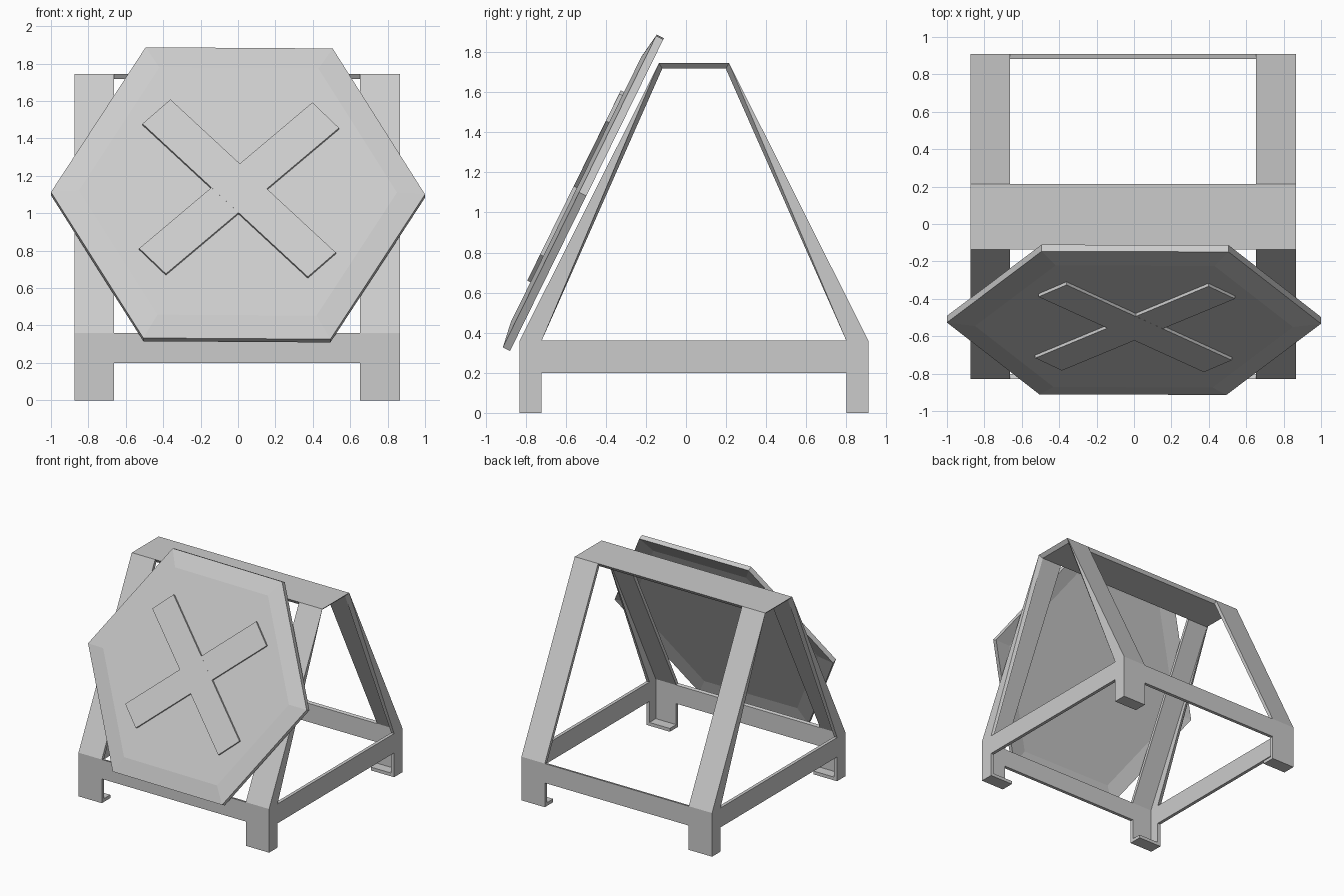
import bpy, bmesh
from math import radians, cos, sin
from mathutils import Matrix, Vector

if "Cube" in bpy.data.objects:
    bpy.data.objects.remove(bpy.data.objects["Cube"])


def add_object(name, bm, matrix=Matrix()):
    mesh = bpy.data.meshes.new(name)
    bm.to_mesh(mesh)
    bm.free()
    obj = bpy.data.objects.new(name, mesh)
    bpy.context.collection.objects.link(obj)
    obj.matrix_world = matrix
    return obj


def thicken(obj, t):
    mod = obj.modifiers.new("thickness", 'SOLIDIFY')
    mod.thickness = t
    mod.offset = -1
    mod.solidify_mode = 'NON_MANIFOLD'
    mod.nonmanifold_thickness_mode = 'CONSTRAINTS'


# Stand: thin folded sheet, drawn as outer faces around its own centre
XO, XI = 0.87, 0.657      # outer / inner edge of the legs in x
YO, YI, YT = 0.87, 0.76, 0.175   # outer, inner, and top edge in y
Z1, Z2, Z3 = 0.20, 0.36, 1.745   # rail bottom, rail top, stand top
bm = bmesh.new()
mid = Vector((0, 0, 0.7))


def face(*pts):
    f = bm.faces.new([bm.verts.new(p) for p in pts])
    f.normal_update()
    if f.normal.dot(f.calc_center_median() - mid) < 0:
        f.normal_flip()


for sx in (-1, 1):
    for sy in (-1, 1):
        xo, xi, yo, yi, yt = sx * XO, sx * XI, sy * YO, sy * YI, sy * YT
        # foot plate
        face((xo, yo, 0), (xi, yo, 0), (xi, yi, 0), (xo, yi, 0))
        # leg and rail corner
        for a, b in ((0, Z1), (Z1, Z2)):
            face((xo, yo, a), (xi, yo, a), (xi, yo, b), (xo, yo, b))
            face((xo, yo, a), (xo, yi, a), (xo, yi, b), (xo, yo, b))
        # sloping upright and its tapered side
        face((xo, yo, Z2), (xi, yo, Z2), (xi, yt, Z3), (xo, yt, Z3))
        face((xo, yo, Z2), (xo, yi, Z2), (xo, yt, Z3))
for s in (-1, 1):
    # rails
    face((-XI, s * YO, Z1), (XI, s * YO, Z1), (XI, s * YO, Z2), (-XI, s * YO, Z2))
    face((s * XO, -YI, Z1), (s * XO, YI, Z1), (s * XO, YI, Z2), (s * XO, -YI, Z2))
# top plate
for a, b in ((-XO, -XI), (-XI, XI), (XI, XO)):
    face((a, -YT, Z3), (b, -YT, Z3), (b, YT, Z3), (a, YT, Z3))
bmesh.ops.remove_doubles(bm, verts=bm.verts, dist=1e-4)
stand = add_object("stand", bm, Matrix.Translation((-0.005, 0.04, 0)))
thicken(stand, 0.027)

# Board: tilted hexagon with a shallow raised centre
tilt = (Matrix.Translation((0, -0.53, 1.107)) @ Matrix.Rotation(radians(63.8), 4, 'X')
        @ Matrix.Rotation(radians(-0.4), 4, 'Z'))
bm = bmesh.new()
rings = []
for r, z, back in ((1, -0.04, 1), (1, 0, 0), (0.85, 0.02, 0), (0.85, -0.02, 1)):
    rings.append([bm.verts.new((r * cos(radians(60 * i)), r * sin(radians(60 * i)), z))
                  for i in range(6)])
for a in range(4):
    if a == 2:
        continue
    lo, hi = rings[a], rings[(a + 1) % 4]
    for i in range(6):
        j = (i + 1) % 6
        bm.faces.new((lo[i], lo[j], hi[j], hi[i]))
bm.faces.new(rings[2])
bm.faces.new(rings[3][::-1])
bmesh.ops.recalc_face_normals(bm, faces=bm.faces)
add_object("hexagon_board", bm, tilt)

# Crossed bars on the board
for name, angle, top in (("cross_bar_a", -45.9, 0.038), ("cross_bar_b", 43.2, 0.0375)):
    bm = bmesh.new()
    bmesh.ops.create_cube(bm, size=1, matrix=Matrix.Diagonal((1.27, 0.208, top, 1)))
    add_object(name, bm, tilt @ Matrix.Translation((0.006, 0.012, top / 2))
               @ Matrix.Rotation(radians(angle + 0.4), 4, 'Z'))
